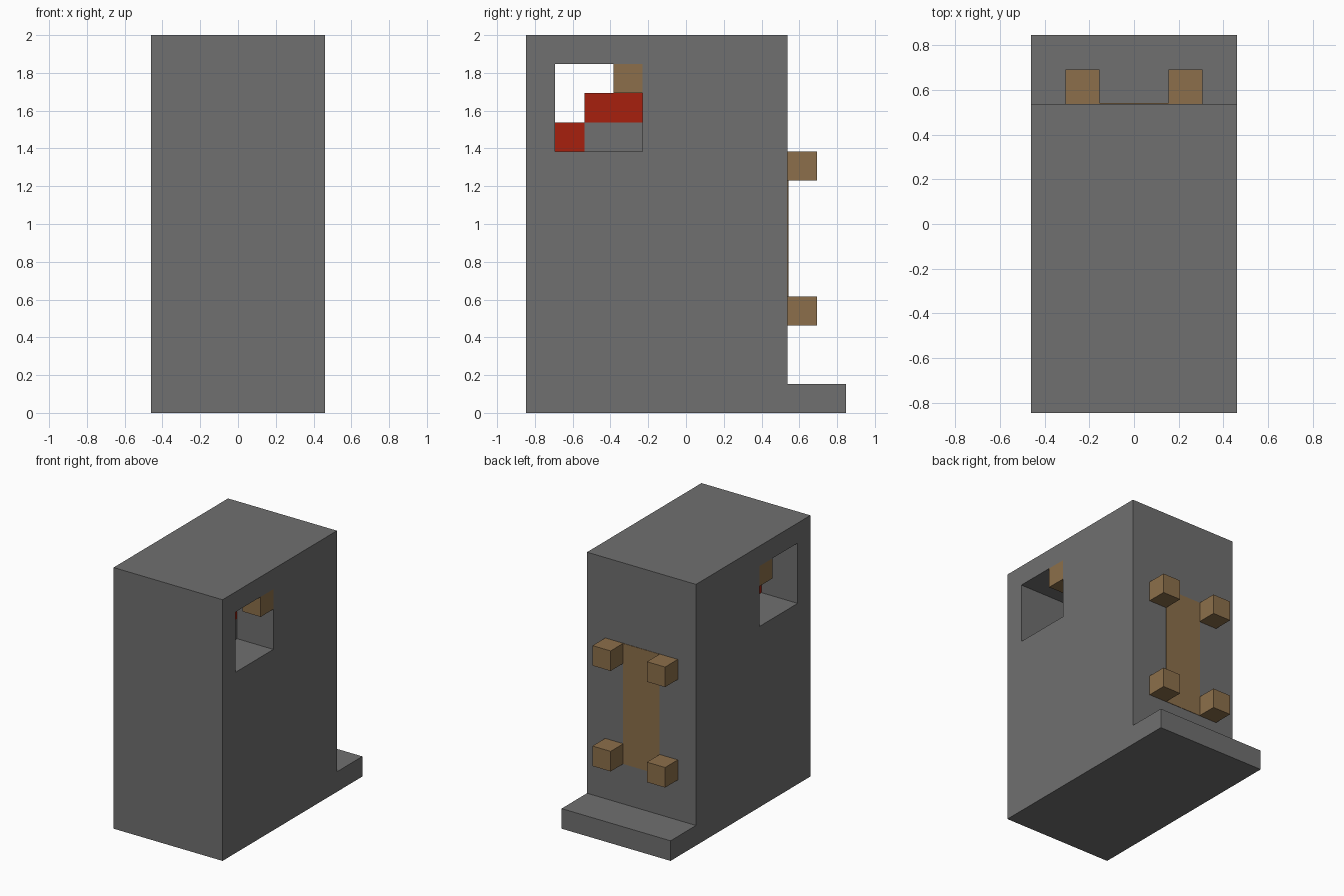
import bpy, bmesh
from mathutils import Vector

U = 2 / 13                        # one block
ORIGIN = Vector((-3, -5.5, 0))    # block grid corner, centres the model

cube = bpy.data.objects.get("Cube")
if cube:
    bpy.data.objects.remove(cube, do_unlink=True)


def material(name, rgb):
    mat = bpy.data.materials.new(name)
    mat.use_nodes = True
    mat.diffuse_color = (*rgb, 1)
    mat.node_tree.nodes["Principled BSDF"].inputs["Base Color"].default_value = (*rgb, 1)
    return mat


GRAY = material("stone gray", (0.162, 0.162, 0.162))
BROWN = material("wood brown", (0.262, 0.159, 0.069))
RED = material("red", (0.39, 0.014, 0.004))


def prism(name, profile, x0, x1, mat):
    """Extrude a (y, z) profile, in blocks, from x0 to x1."""
    bm = bmesh.new()
    verts = [bm.verts.new((Vector((x0, y, z)) + ORIGIN) * U) for y, z in profile]
    face = bm.faces.new(verts)
    grown = bmesh.ops.extrude_face_region(bm, geom=[face])["geom"]
    moved = [v for v in grown if isinstance(v, bmesh.types.BMVert)]
    bmesh.ops.translate(bm, verts=moved, vec=((x1 - x0) * U, 0, 0))
    bmesh.ops.recalc_face_normals(bm, faces=bm.faces)
    mesh = bpy.data.meshes.new(name)
    bm.to_mesh(mesh)
    bm.free()
    mesh.materials.append(mat)
    obj = bpy.data.objects.new(name, mesh)
    bpy.context.collection.objects.link(obj)
    return obj


def box(name, x, y, z, mat):
    profile = [(y[0], z[0]), (y[1], z[0]), (y[1], z[1]), (y[0], z[1])]
    return prism(name, profile, x[0], x[1], mat)


# Tall body with a step along the back
body = prism("body", [(0, 0), (11, 0), (11, 1), (9, 1), (9, 13), (0, 13)], 0, 6, GRAY)

# Square opening through both sides
cutter = box("opening_cutter", (-1, 7), (1, 4), (9, 12), GRAY)
cutter.hide_render = True
cut = body.modifiers.new("opening", "BOOLEAN")
cut.operation, cut.solver, cut.object = "DIFFERENCE", "EXACT", cutter
bpy.context.view_layer.objects.active = body
bpy.ops.object.modifier_apply(modifier=cut.name)
bpy.data.objects.remove(cutter, do_unlink=True)

# Stepped block in the middle of the opening
box("inner_support", (2, 4), (2, 4), (9, 10), GRAY)
box("inner_red_top", (2, 4), (2, 4), (10, 11), RED)
box("inner_red_front", (2, 4), (1, 2), (9, 10), RED)

# Wooden blocks in the upper corner of the opening, and pegs on the back
for side, inner, peg in (("right", 0, 1), ("left", 5, 4)):
    box(f"{side}_corner_block", (inner, inner + 1), (3, 4), (11, 12), BROWN)
    for level, z in (("lower", 3), ("upper", 8)):
        box(f"{side}_{level}_peg", (peg, peg + 1), (9, 10), (z, z + 1), BROWN)

# Flat wooden panel between the pegs
box("back_panel", (2, 4), (9, 9.02), (3, 9), BROWN)
